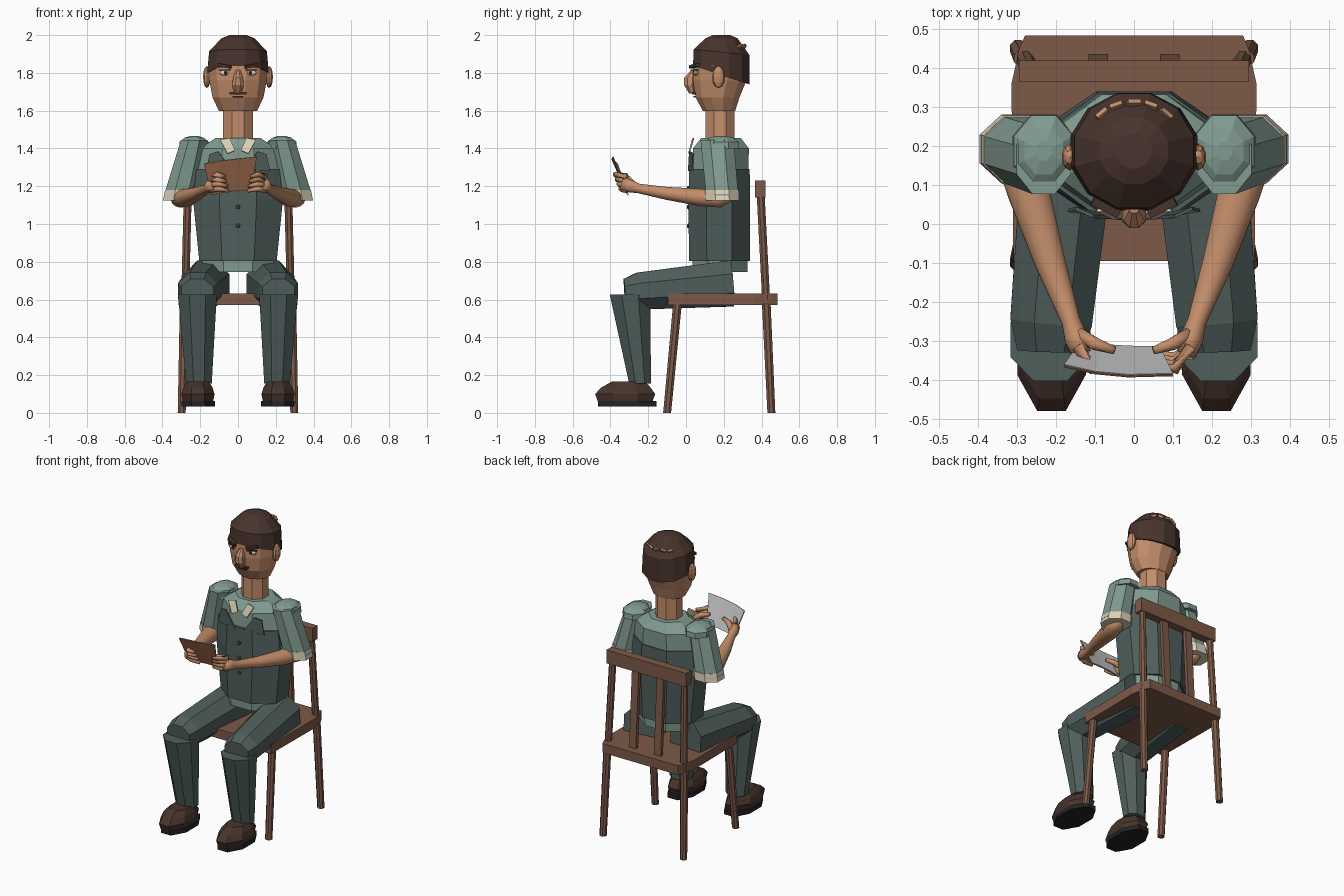
import bpy, bmesh, math
from mathutils import Vector, Matrix

default_cube = bpy.data.objects.get("Cube")
if default_cube:
    bpy.data.objects.remove(default_cube, do_unlink=True)


def material(name, *rgb):
    mat = bpy.data.materials.new(name)
    mat.use_nodes = True
    mat.diffuse_color = (*rgb, 1)
    mat.node_tree.nodes["Principled BSDF"].inputs["Base Color"].default_value = (*rgb, 1)
    return mat


skin = material("skin", .55, .27, .145)
wood = material("chair wood", .205, .102, .065)
shirt_green = material("shirt green", .22, .33, .28)
dark_green = material("dark green cloth", .08, .114, .107)
dark_brown = material("dark brown", .065, .034, .026)
black = material("black rubber", .017, .017, .02)
cream = material("cream", .73, .645, .485)
paper = material("paper grey", .53, .53, .53)
cover_brown = material("cover brown", .376, .162, .08)


def finish(name, bm, mat, smooth=False):
    """Turn a bmesh into a named object with one material."""
    bmesh.ops.recalc_face_normals(bm, faces=bm.faces)
    mesh = bpy.data.meshes.new(name)
    bm.to_mesh(mesh)
    bm.free()
    mesh.materials.append(mat)
    obj = bpy.data.objects.new(name, mesh)
    bpy.context.collection.objects.link(obj)
    if smooth:
        mesh.shade_smooth()
    return obj


def tube(name, rings, mat, sides=8, level=True, smooth=False):
    """Loft rings (x, y, z, half width, half depth, optional tilt).
    Level rings lie flat; others stand square to the path."""
    bm = bmesh.new()
    centres = [Vector(r[:3]) for r in rings]
    loops = []
    for i, ring in enumerate(rings):
        if level:
            u, v = Vector((1, 0, 0)), Vector((0, 1, -ring[5] if len(ring) > 5 else 0))
        else:
            t = (centres[min(i + 1, len(rings) - 1)] - centres[max(i - 1, 0)]).normalized()
            ref = Vector((0, 0, 1)) if abs(t.x) > .7 else Vector((1, 0, 0))
            u = (ref - ref.dot(t) * t).normalized()
            v = t.cross(u)
        grow = 1 / math.cos(math.pi / sides)
        loop = []
        for k in range(sides):
            a = math.tau * (k + .5) / sides
            loop.append(bm.verts.new(centres[i] + grow * (
                u * math.cos(a) * ring[3] + v * math.sin(a) * ring[4])))
        loops.append(loop)
    for low, high in zip(loops, loops[1:]):
        for k in range(sides):
            n = (k + 1) % sides
            bm.faces.new((low[k], low[n], high[n], high[k]))
    bm.faces.new(loops[0])
    bm.faces.new(loops[-1])
    return finish(name, bm, mat, smooth)


def box(name, centre, size, mat, turn=0, roll=0, pitch=0):
    bm = bmesh.new()
    matrix = (Matrix.Translation(centre) @ Matrix.Rotation(turn, 4, 'Z')
              @ Matrix.Rotation(roll, 4, 'Y') @ Matrix.Rotation(pitch, 4, 'X')
              @ Matrix.Diagonal((*size, 1)))
    bmesh.ops.create_cube(bm, size=1, matrix=matrix)
    return finish(name, bm, mat)


def ball(name, centre, radii, mat):
    bm = bmesh.new()
    bmesh.ops.create_uvsphere(bm, u_segments=10, v_segments=6, radius=1,
                              matrix=Matrix.Translation(centre) @ Matrix.Diagonal((*radii, 1)))
    return finish(name, bm, mat)


def plate(name, points, mat, thickness=.008):
    bm = bmesh.new()
    bm.faces.new([bm.verts.new(p) for p in points])
    obj = finish(name, bm, mat)
    solid = obj.modifiers.new("thickness", 'SOLIDIFY')
    solid.thickness = thickness
    solid.offset = 0
    return obj


# Chair seat, rail and slats
outline = [(.31, -.095), (.315, .36), (.295, .45), (.28, .485)]
outline += [(-x, y) for x, y in reversed(outline)]
bm = bmesh.new()
base = bm.faces.new([bm.verts.new((x, y, .57)) for x, y in outline])
top = bmesh.ops.extrude_face_region(bm, geom=[base])
bmesh.ops.translate(bm, vec=(0, 0, .062),
                    verts=[g for g in top["geom"] if isinstance(g, bmesh.types.BMVert)])
finish("chair_seat", bm, wood)
box("chair_top_rail", (0, .393, 1.185), (.59, .055, .09), wood)

for side, s in (("left", 1), ("right", -1)):
    # Chair legs and back posts
    tube(f"{side}_chair_front_leg", [(s * .298, -.1, 0, .021, .021),
                                     (s * .285, -.045, .58, .023, .023)], wood)
    tube(f"{side}_chair_back_leg", [(s * .298, .452, 0, .021, .021),
                                    (s * .285, .425, .58, .023, .023)], wood)
    tube(f"{side}_chair_post", [(s * .28, .424, .6, .021, .021),
                                (s * .265, .393, 1.2, .021, .021)], wood)
    tube(f"{side}_chair_slat", [(s * .092, .424, .62, .025, .012),
                                (s * .092, .393, 1.16, .025, .012)], wood, 4)

    # Shoes
    tube(f"{side}_sole", [(s * .21, -.31, .035, .088, .155),
                          (s * .21, -.31, .063, .088, .155)], black)
    tube(f"{side}_shoe", [(s * .212, -.322, .06, .08, .145), (s * .212, -.322, .1, .088, .159),
                          (s * .212, -.318, .135, .077, .13),
                          (s * .21, -.305, .167, .055, .085)], dark_brown)

    # Trouser legs
    tube(f"{side}_shin", [(s * .207, -.243, .155, .068, .058),
                          (s * .215, -.297, .628, .103, .107)], dark_green)
    tube(f"{side}_thigh", [(s * .165, .24, .685, .12, .122), (s * .213, -.25, .645, .105, .098),
                           (s * .215, -.325, .64, .085, .07)], dark_green, level=False)

    # Sleeve, cuff and shoulder cap
    tube(f"{side}_sleeve", [(s * .232, .165, 1.445, .07, .088),
                            (s * .303, .192, 1.15, .09, .085)], shirt_green)
    tube(f"{side}_cuff", [(s * .302, .193, 1.125, .095, .088),
                          (s * .294, .19, 1.18, .092, .089)], cream)
    tube(f"{side}_shoulder", [(s * .232, .187, 1.4, .08, .095), (s * .232, .187, 1.435, .077, .092),
                              (s * .232, .187, 1.457, .05, .06),
                              (s * .232, .187, 1.466, .02, .024)], shirt_green)

    # Forearm, palm and fingers
    tube(f"{side}_forearm", [(s * .31, .235, 1.15, .03, .03), (s * .303, .18, 1.138, .055, .05),
                             (s * .27, .08, 1.14, .054, .046), (s * .215, -.1, 1.162, .039, .034),
                             (s * .162, -.25, 1.188, .024, .025), (s * .148, -.295, 1.2, .03, .033),
                             (s * .135, -.335, 1.215, .024, .035)], skin, 16, False, True)
    for k in range(4):
        z = 1.175 + .025 * k
        y = -.312 - .4 * (z - 1.17)
        tube(f"{side}_finger_{k + 1}", [(s * .145, -.315, z + .004, .015, .015),
                                        (s * .105, y - .03, z + .012, .014, .014),
                                        (s * (.05 + .006 * k), y - .018, z, .009, .009)],
             skin, 8, False, True)
    tube(f"{side}_thumb", [(s * .148, -.28, 1.205, .018, .018), (s * .1, -.308, 1.24, .016, .016),
                           (s * .05, -.325, 1.25, .01, .01)], skin, 8, False, True)

    # Collar flap and vest lapel
    plate(f"{side}_collar", [(s * .095, .035, 1.445), (s * .045, .04, 1.455),
                             (s * .015, .02, 1.39), (s * .055, .015, 1.372)], cream)
    plate(f"{side}_lapel", [(s * .03, .014, 1.28), (s * .17, .035, 1.28),
                            (s * .15, .04, 1.37), (s * .105, .02, 1.385)], dark_green)

    # Ear, eye, pupil, eyelid and eyebrow
    ball(f"{side}_ear", (s * .165, .172, 1.778), (.021, .034, .058), skin)
    ball(f"{side}_eye", (s * .07, .053, 1.8), (.03, .014, .015), cream)
    ball(f"{side}_pupil", (s * .066, .041, 1.8), (.01, .006, .011), black)
    box(f"{side}_eyelid", (s * .07, .048, 1.815), (.064, .02, .006), dark_brown, s * .47)
    box(f"{side}_eyebrow", (s * .073, .042, 1.837), (.076, .022, .016), dark_brown,
        s * .47, -s * .15)

# Shirt body and vest
tube("shirt", [(0, .18, .745, .185, .145), (0, .18, .9, .195, .15), (0, .18, 1.28, .215, .15),
               (0, .185, 1.4, .2, .148), (0, .185, 1.455, .12, .105)], shirt_green)
tube("vest", [(0, .177, .803, .205, .162), (0, .177, 1.13, .238, .163),
              (0, .177, 1.29, .22, .16)], dark_green)
for k in range(3):
    ball(f"vest_button_{k + 1}", (0, .012, .99 + .1 * k), (.012, .008, .012), dark_brown)

# Neck and head
tube("neck", [(0, .18, 1.4, .08, .077), (0, .18, 1.64, .078, .077)], skin)
tube("head", [(0, .175, 1.597, .1, .085), (0, .167, 1.67, .135, .116),
              (0, .178, 1.76, .152, .142), (0, .183, 1.84, .158, .145),
              (0, .187, 1.92, .135, .13)], skin, 12)
tube("nose", [(0, .04, 1.815, .012, .012), (0, .022, 1.775, .026, .032),
              (0, .02, 1.735, .031, .03), (0, .035, 1.69, .018, .018)], skin)
box("moustache", (0, .048, 1.692), (.092, .03, .012), dark_brown)
box("mouth", (0, .05, 1.674), (.06, .02, .006), dark_brown)

# Hair cap with small bare patches at the crown
tube("hair", [(0, .187, 1.788, .163, .15, .33), (0, .188, 1.91, .153, .147, .1),
              (0, .188, 1.983, .088, .085), (0, .188, 2, .045, .045)], dark_brown, 12)
for k in range(5):
    a = math.radians(50 + 20 * k)
    box(f"bare_patch_{k + 1}", (.128 * math.cos(a), .188 + .124 * math.sin(a), 1.941),
        (.034, .012, .016), skin, a - math.pi / 2, .25 * (-1) ** k, -.6)

# Open folded booklet: grey pages inside, brown cover outside
top_edge = [(-.18, -.362, 1.32), (-.1, -.38, 1.335), (-.015, -.388, 1.345), (.1, -.385, 1.357)]
low_edge = [(-.14, -.305, 1.155), (-.08, -.31, 1.17), (-.015, -.314, 1.178), (.067, -.316, 1.18)]
for name, mat, shift in (("booklet_pages", paper, 0), ("booklet_cover", cover_brown, -.005)):
    bm = bmesh.new()
    rows = [[bm.verts.new((x, y + shift, z + shift / 2)) for x, y, z in edge]
            for edge in (top_edge, low_edge)]
    for k in range(3):
        bm.faces.new((rows[0][k], rows[0][k + 1], rows[1][k + 1], rows[1][k]))
    solid = finish(name, bm, mat).modifiers.new("thickness", 'SOLIDIFY')
    solid.thickness = .003
    solid.offset = 0
